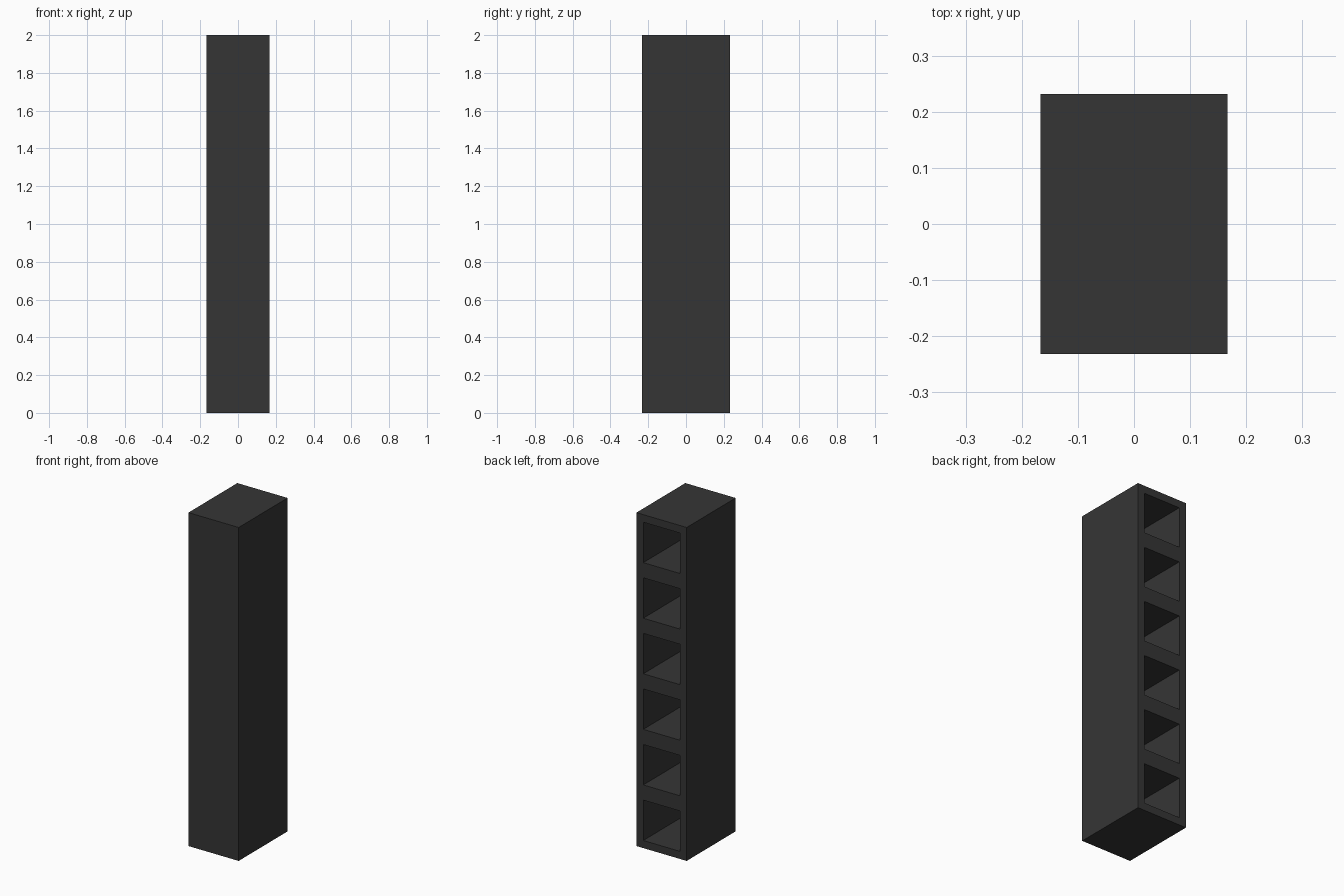
import bpy
import bmesh

if "Cube" in bpy.data.objects:
    bpy.data.objects.remove(bpy.data.objects["Cube"], do_unlink=True)

HALF_W, HALF_D, HEIGHT = 0.1667, 0.2318, 2.0
CELLS = 6
MARGIN = 0.0455      # frame around each socket
FRONT_WALL = 0.0455  # closed wall at the front

# Dark plastic
plastic = bpy.data.materials.new("dark grey plastic")
plastic.use_nodes = True
colour = (0.036, 0.036, 0.036, 1.0)
plastic.diffuse_color = colour
plastic.node_tree.nodes["Principled BSDF"].inputs["Base Color"].default_value = colour

bm = bmesh.new()

# Vertical edges: the back ones are divided at each cell boundary
levels = [HEIGHT * i / CELLS for i in range(CELLS + 1)]
back_l = [bm.verts.new((HALF_W, HALF_D, z)) for z in levels]
back_r = [bm.verts.new((-HALF_W, HALF_D, z)) for z in levels]
front_l = [bm.verts.new((HALF_W, -HALF_D, z)) for z in (0, HEIGHT)]
front_r = [bm.verts.new((-HALF_W, -HALF_D, z)) for z in (0, HEIGHT)]

# Closed sides, top and bottom
bm.faces.new([front_r[0], front_l[0], front_l[1], front_r[1]])
bm.faces.new([front_l[0]] + back_l + [front_l[1]])
bm.faces.new([front_r[1]] + back_r[::-1] + [front_r[0]])
bm.faces.new([front_r[1], front_l[1], back_l[-1], back_r[-1]])
bm.faces.new([front_l[0], front_r[0], back_r[0], back_l[0]])

# Back cells, each inset to a frame and pushed in as a deep square socket
sockets = [bm.faces.new([back_l[i], back_r[i], back_r[i + 1], back_l[i + 1]])
           for i in range(CELLS)]
bm.normal_update()
bmesh.ops.inset_individual(bm, faces=sockets, thickness=MARGIN, use_even_offset=True)
bmesh.ops.inset_individual(bm, faces=sockets, thickness=0.0,
                           depth=-(2 * HALF_D - FRONT_WALL))
bmesh.ops.recalc_face_normals(bm, faces=bm.faces[:])

mesh = bpy.data.meshes.new("socket_housing")
bm.to_mesh(mesh)
bm.free()
mesh.materials.append(plastic)
housing = bpy.data.objects.new("socket_housing", mesh)
bpy.context.collection.objects.link(housing)
